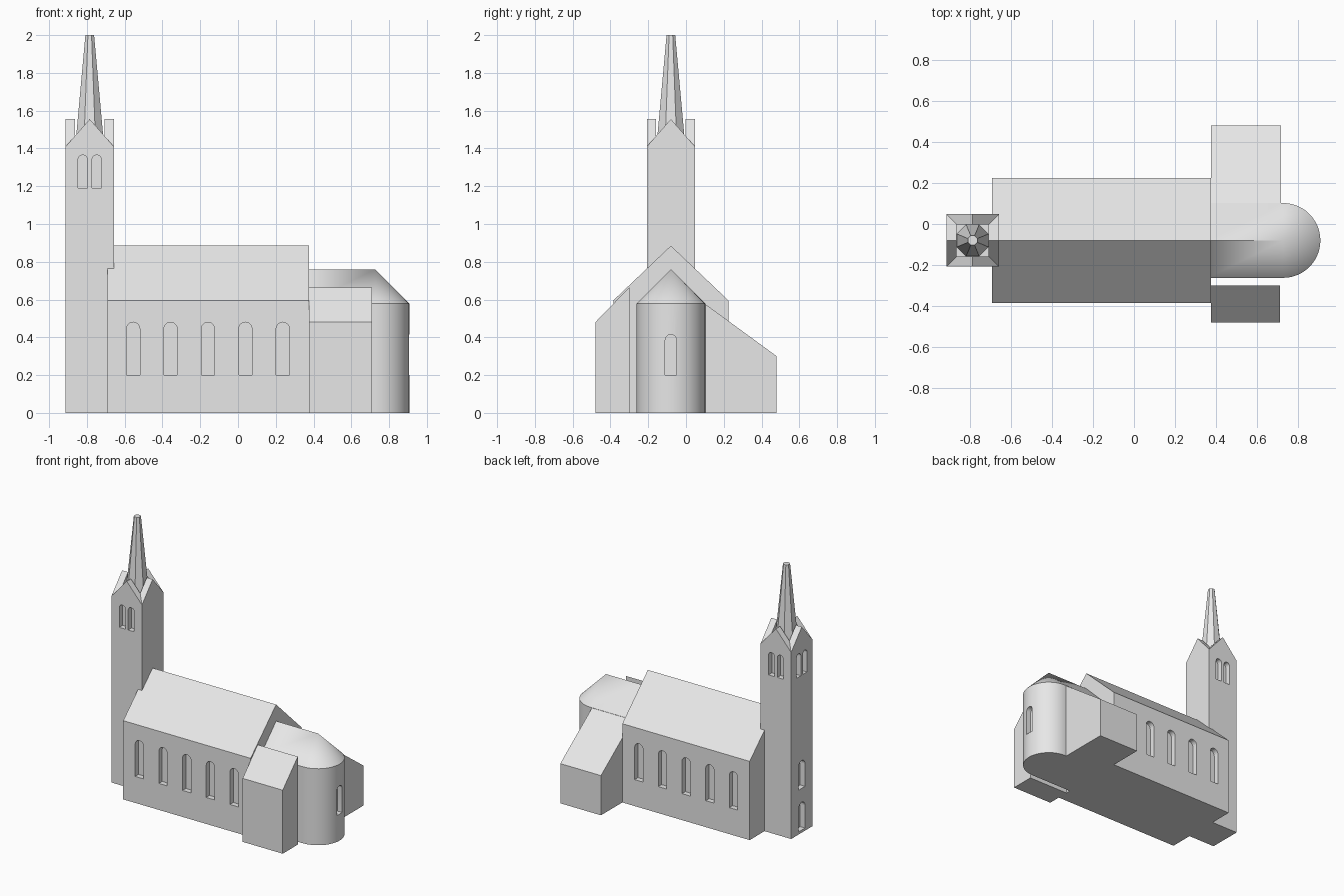
import bpy, bmesh, math
from mathutils import Matrix, Vector

if "Cube" in bpy.data.objects:
    bpy.data.objects.remove(bpy.data.objects["Cube"])

STONE = bpy.data.materials.new("pale stone")
STONE.diffuse_color = (0.8, 0.8, 0.8, 1)
STONE.use_nodes = True
STONE.node_tree.nodes["Principled BSDF"].inputs["Base Color"].default_value = STONE.diffuse_color

AXIS_Y = -0.08              # centre line of nave, tower and apse
TOWER_X, TOWER_HALF = -0.785, 0.1275


def finish(name, bm):
    bmesh.ops.recalc_face_normals(bm, faces=bm.faces)
    mesh = bpy.data.meshes.new(name)
    bm.to_mesh(mesh)
    bm.free()
    mesh.materials.append(STONE)
    obj = bpy.data.objects.new(name, mesh)
    bpy.context.collection.objects.link(obj)
    return obj


def loft(bm, rings):
    """Closed solid through rings of equal point count."""
    rows = [[bm.verts.new(p) for p in ring] for ring in rings]
    n = len(rows[0])
    for a, b in zip(rows, rows[1:]):
        for i in range(n):
            j = (i + 1) % n
            bm.faces.new((a[i], a[j], b[j], b[i]))
    bm.faces.new(rows[0])
    bm.faces.new(rows[-1])


def block(name, x0, x1, profile):
    """Extrude a (y, z) profile along x."""
    bm = bmesh.new()
    loft(bm, [[(x, y, z) for y, z in profile] for x in (x0, x1)])
    return finish(name, bm)


def cut_windows(obj, windows, depth=0.04):
    """Windows: (point on wall at sill centre, outward angle, width, height)."""
    bm = bmesh.new()
    for sill, angle, w, h in windows:
        r = w / 2
        arch = [(-r, 0), (r, 0)]
        arch += [(r * math.cos(t), h - r + r * math.sin(t))
                 for t in (math.pi * i / 10 for i in range(11))]
        place = Matrix.Translation(sill) @ Matrix.Rotation(angle, 4, 'Z')
        loft(bm, [[place @ Vector((d, u, z)) for u, z in arch]
                  for d in (-depth, depth)])
    cutter = finish("window_cutter", bm)
    cutter.hide_render = True
    mod = obj.modifiers.new("windows", 'BOOLEAN')
    mod.operation, mod.solver, mod.object = 'DIFFERENCE', 'EXACT', cutter
    bpy.context.view_layer.objects.active = obj
    bpy.ops.object.modifier_apply(modifier=mod.name)
    bpy.data.objects.remove(cutter)


FRONT, BACK, LEFT, RIGHT = -math.pi / 2, math.pi / 2, math.pi, 0

# Nave with gabled roof and five arched windows per side
nave = block("nave", -0.69, 0.375,
             [(-0.385, 0), (0.225, 0), (0.225, 0.595), (AXIS_Y, 0.885), (-0.385, 0.595)])
cut_windows(nave, [((-0.555 + 0.198 * i, y, 0.2), a, 0.07, 0.28)
                   for i in range(5) for y, a in ((-0.385, FRONT), (0.225, BACK))])

# Side rooms with lean-to roofs
block("front_sacristy", 0.375, 0.71,
      [(-0.48, 0), (-0.3, 0), (-0.3, 0.665), (-0.48, 0.48)])
block("back_annex", 0.375, 0.715,
      [(0.09, 0), (0.48, 0), (0.48, 0.3), (0.09, 0.585)])

# Chancel with rounded apse and half-cone roof
R, APSE_X, START_X, EAVE, RIDGE = 0.182, 0.725, 0.36, 0.578, 0.76
plan = [(START_X, AXIS_Y - R)]
plan += [(APSE_X + R * math.cos(t), AXIS_Y + R * math.sin(t))
         for t in (-math.pi / 2 + math.pi * i / 24 for i in range(25))]
plan += [(START_X, AXIS_Y + R)]
bm = bmesh.new()
low = [bm.verts.new((x, y, 0)) for x, y in plan]
top = [bm.verts.new((x, y, EAVE)) for x, y in plan]
tip = bm.verts.new((APSE_X, AXIS_Y, RIDGE))
end = bm.verts.new((START_X, AXIS_Y, RIDGE))
bm.faces.new(low)
for i in range(len(plan) - 1):
    bm.faces.new((low[i], low[i + 1], top[i + 1], top[i]))
    if 0 < i < len(plan) - 2:
        bm.faces.new((top[i], top[i + 1], tip))
bm.faces.new((top[0], top[1], tip, end))
bm.faces.new((top[-2], top[-1], end, tip))
bm.faces.new((low[-1], low[0], top[0], end, top[-1]))
chancel = finish("chancel_and_apse", bm)
cut_windows(chancel, [((APSE_X + R, AXIS_Y, 0.2), RIGHT, 0.06, 0.215)])
chancel.data.shade_smooth()
chancel.data.set_sharp_from_angle(angle=math.radians(30))


# Tower crowned by four mitred gables around a sunken square
def square_ring(half, z_corner, z_mid):
    pts = []
    for i in range(4):
        turn = Matrix.Rotation(i * math.pi / 2, 3, 'Z')
        for v, z in (((half, half), z_corner), ((0, half), z_mid)):
            p = turn @ Vector((v[0], v[1], z))
            pts.append(p + Vector((TOWER_X, AXIS_Y, 0)))
    return pts


TOWER_EAVE, GABLE, INNER = 1.41, 1.555, 0.078
inner_corner = GABLE - (GABLE - TOWER_EAVE) * INNER / TOWER_HALF
bm = bmesh.new()
loft(bm, [square_ring(TOWER_HALF, 0, 0),
          square_ring(TOWER_HALF, TOWER_EAVE, GABLE),
          square_ring(INNER, inner_corner, GABLE),
          square_ring(INNER, TOWER_EAVE, TOWER_EAVE)])
tower = finish("tower", bm)

# Paired belfry openings on three sides, window and doorway on the left side
openings = []
for s in (-0.037, 0.037):
    openings += [((TOWER_X + s, AXIS_Y - TOWER_HALF, 1.19), FRONT, 0.05, 0.175),
                 ((TOWER_X + s, AXIS_Y + TOWER_HALF, 1.19), BACK, 0.05, 0.175),
                 ((TOWER_X - TOWER_HALF, AXIS_Y + s, 1.19), LEFT, 0.05, 0.175)]
for z in (0.02, 0.335):
    openings.append(((TOWER_X - TOWER_HALF, AXIS_Y, z), LEFT, 0.075, 0.21))
cut_windows(tower, openings)

# Eight-sided spire with blunt tip, flat sides facing the gables
bm = bmesh.new()
flat = math.cos(math.pi / 8)
loft(bm, [[(TOWER_X + a / flat * math.cos(t), AXIS_Y + a / flat * math.sin(t), z)
           for t in (math.pi / 8 + math.pi / 4 * i for i in range(8))]
          for a, z in ((0.077, 1.405), (0.023, 2.0))])
finish("spire", bm)
